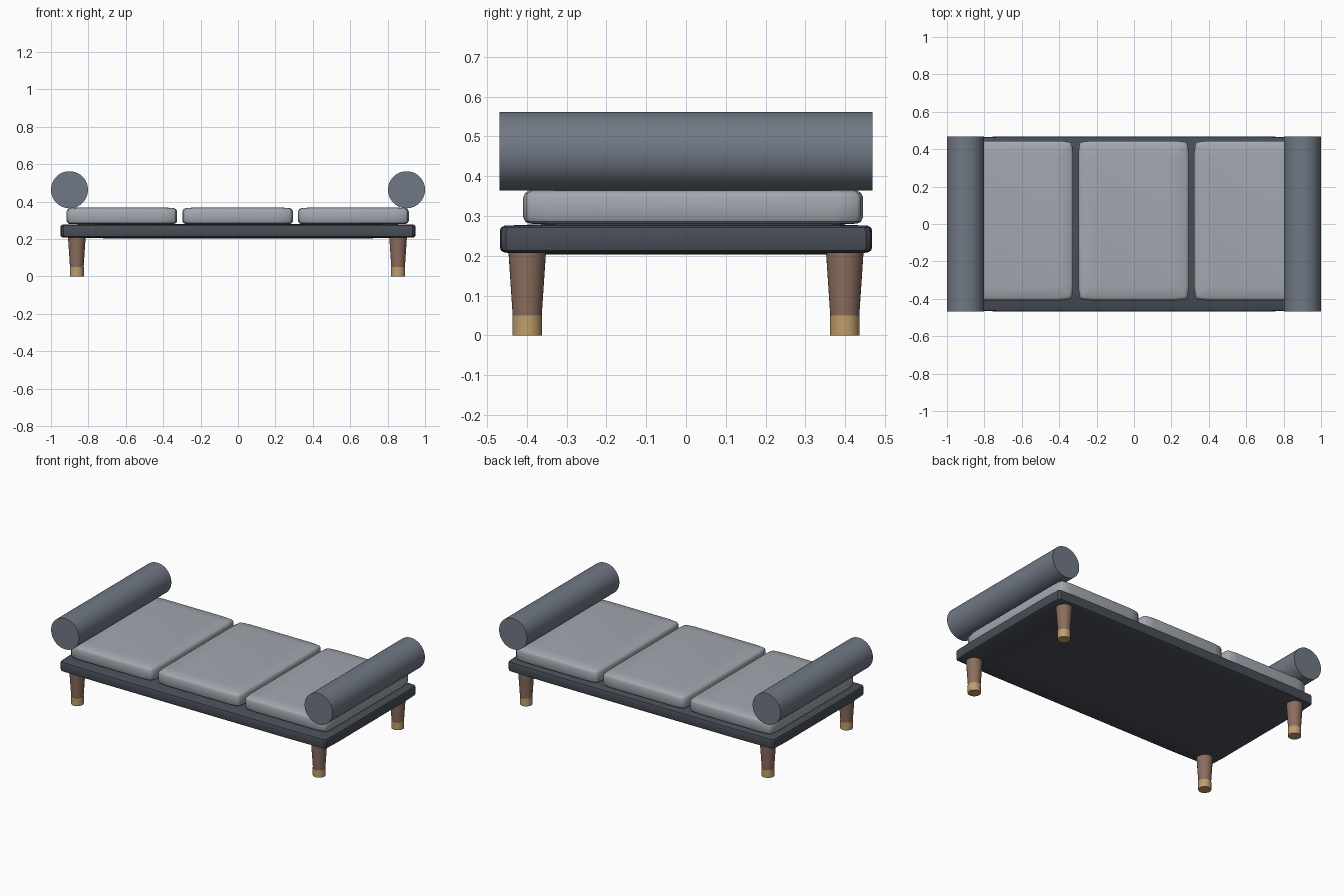
import bpy, bmesh, math

if "Cube" in bpy.data.objects:
    bpy.data.objects.remove(bpy.data.objects["Cube"])


def material(name, rgb):
    m = bpy.data.materials.new(name)
    m.diffuse_color = (*rgb, 1)
    m.use_nodes = True
    m.node_tree.nodes["Principled BSDF"].inputs["Base Color"].default_value = m.diffuse_color
    return m


CUSHION = material("light grey fabric", (0.36, 0.39, 0.43))
BOLSTER = material("slate grey fabric", (0.165, 0.19, 0.235))
BASE = material("charcoal fabric", (0.065, 0.075, 0.095))
WOOD = material("brown wood", (0.26, 0.155, 0.11))
BRASS = material("brass", (0.53, 0.34, 0.15))


def finish(bm, name, mat, loc):
    bmesh.ops.recalc_face_normals(bm, faces=bm.faces)
    me = bpy.data.meshes.new(name)
    bm.to_mesh(me)
    bm.free()
    ob = bpy.data.objects.new(name, me)
    bpy.context.collection.objects.link(ob)
    ob.location = loc
    me.materials.append(mat)
    bpy.ops.object.select_all(action='DESELECT')
    ob.select_set(True)
    bpy.context.view_layer.objects.active = ob
    bpy.ops.object.shade_smooth_by_angle(angle=math.radians(35))
    return ob


def outline(hx, hy, cx, cy, bulge, r):
    """Rectangle whose sides swell slightly between rounded corners."""
    q = [(hx, hy - cy), (hx - bulge, hy - r), (hx - r, hy - bulge), (hx - cx, hy)]
    half = q + [(-x, y) for x, y in reversed(q)]
    return half + [(-x, -y) for x, y in half]


def pad(name, mat, loc, hx, hy, crown, rings, bulge):
    """Upholstered slab lofted through (inset x, inset y, z) rings."""
    bm = bmesh.new()
    cx, cy = crown
    loops = [[bm.verts.new((x, y, z)) for x, y in
              outline(hx - ix, hy - iy, cx, cy, bulge, 0.016)]
             for ix, iy, z in rings]
    for a, b in zip(loops, loops[1:]):
        for i in range(len(a)):
            j = (i + 1) % len(a)
            bm.faces.new((a[i], a[j], b[j], b[i]))
    bm.faces.new(loops[0])
    bm.faces.new(loops[-1])
    return finish(bm, name, mat, loc)


def round_bar(name, mat, loc, r_low, r_high, length, sides, along_y=False):
    bm = bmesh.new()
    bmesh.ops.create_cone(bm, cap_ends=True, segments=sides, radius1=r_low,
                          radius2=r_high, depth=length)
    ob = finish(bm, name, mat, loc)
    if along_y:
        ob.rotation_euler.x = math.pi / 2
    return ob


# Upholstered base
pad("base", BASE, (0, 0, 0), 0.95, 0.468, (0.27, 0.12),
    [(0.27, 0.12, 0.203), (0.012, 0.012, 0.208), (0.003, 0.003, 0.213),
     (0, 0, 0.222), (0, 0, 0.262), (0.003, 0.003, 0.271),
     (0.012, 0.012, 0.276), (0.27, 0.12, 0.280)], 0.005)

# Three seat cushions
for i in (-1, 0, 1):
    pad("seat_cushion", CUSHION, (i * 0.619 - 0.002, 0.018, 0), 0.296, 0.427,
        (0.07, 0.07),
        [(0.07, 0.07, 0.278), (0.015, 0.015, 0.281), (0.005, 0.005, 0.286),
         (0, 0, 0.297), (0, 0, 0.347), (0.005, 0.005, 0.358),
         (0.015, 0.015, 0.364), (0.07, 0.07, 0.369)], 0.007)

# End bolsters and tapered legs with metal tips
for sx in (-1, 1):
    round_bar("bolster", BOLSTER, (sx * 0.901, 0, 0.463), 0.099, 0.099, 0.938, 64, True)
    for sy in (-1, 1):
        x, y = sx * 0.859 - 0.003, sy * 0.399
        round_bar("leg", WOOD, (x, y, 0.1325), 0.0365, 0.0475, 0.165, 32)
        round_bar("leg_tip", BRASS, (x, y, 0.025), 0.0375, 0.0375, 0.05, 32)
